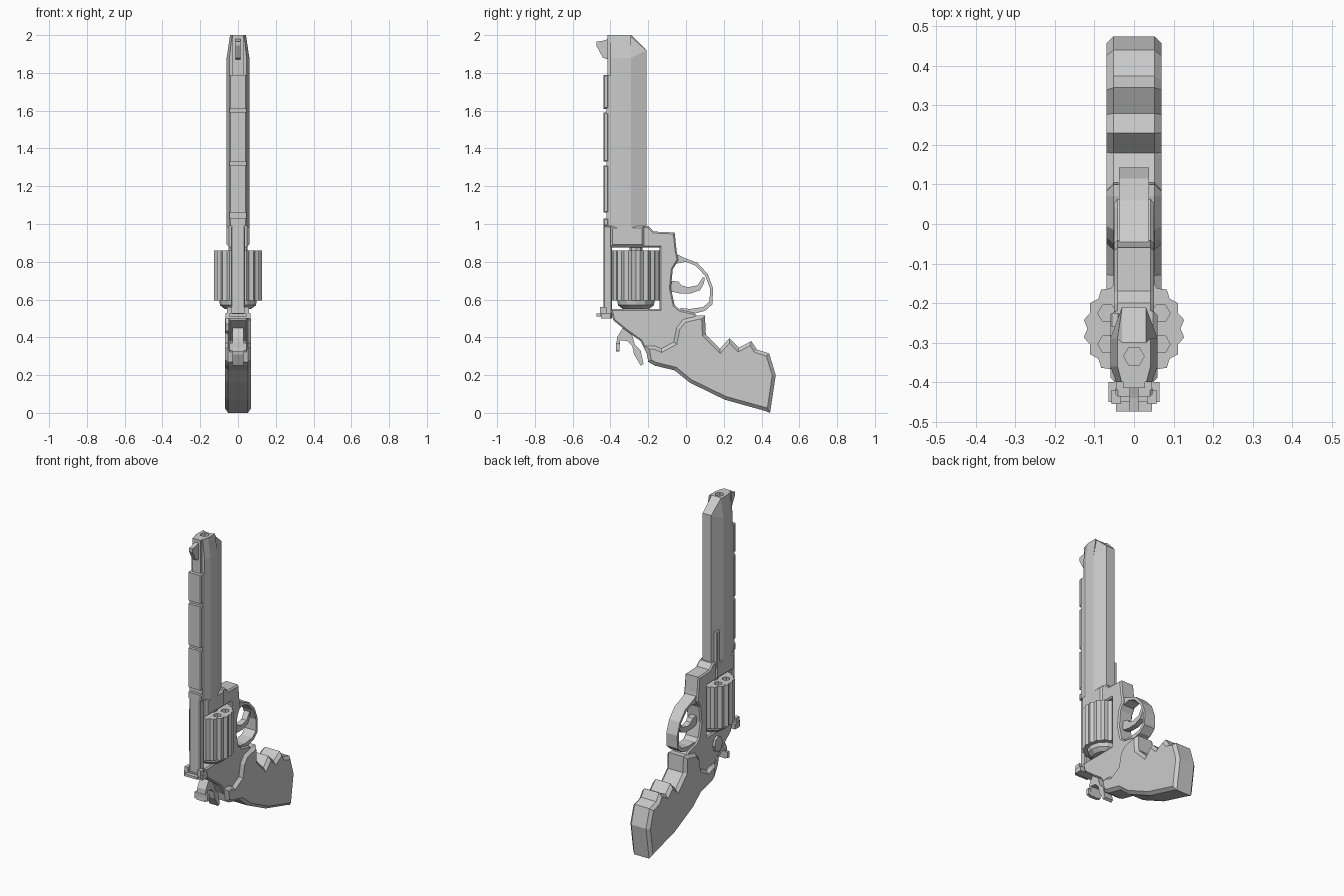
import bpy
import bmesh
from math import cos, sin, pi
from mathutils import Vector

default = bpy.data.objects.get("Cube")
if default:
    bpy.data.objects.remove(default, do_unlink=True)

# One flat colour for every part
steel = bpy.data.materials.new("light_grey")
steel.use_nodes = True
steel.diffuse_color = (0.6, 0.6, 0.6, 1)
steel.node_tree.nodes["Principled BSDF"].inputs["Base Color"].default_value = (0.6, 0.6, 0.6, 1)

AXIS_Y = -0.265     # chamber axis
BORE_Y = -0.335


def finish(name, bm):
    bmesh.ops.recalc_face_normals(bm, faces=bm.faces)
    mesh = bpy.data.meshes.new(name)
    bm.to_mesh(mesh)
    bm.free()
    mesh.materials.append(steel)
    obj = bpy.data.objects.new(name, mesh)
    bpy.context.collection.objects.link(obj)
    return obj


def plate(name, outline, half, bevel=0, offset=0):
    """Extrude a side outline of (y, z) points across x, with chamfered rims."""
    bm = bmesh.new()
    left = bm.faces.new([bm.verts.new((offset - half, y, z)) for y, z in outline])
    made = bmesh.ops.extrude_face_region(bm, geom=[left], use_keep_orig=True)
    verts = [g for g in made["geom"] if isinstance(g, bmesh.types.BMVert)]
    bmesh.ops.translate(bm, verts=verts, vec=(half * 2, 0, 0))
    bmesh.ops.recalc_face_normals(bm, faces=bm.faces)
    if bevel:
        rims = [e for e in bm.edges if abs(e.verts[0].co.x - e.verts[1].co.x) < half]
        bmesh.ops.bevel(bm, geom=rims, offset=bevel, segments=1, affect='EDGES')
    return finish(name, bm)


def box(name, half, y0, y1, z0, z1, bevel=0, offset=0):
    return plate(name, [(y0, z0), (y1, z0), (y1, z1), (y0, z1)], half, bevel, offset)


def loft(name, rings):
    """Bridge rings of equal point count and cap both ends."""
    bm = bmesh.new()
    loops = [[bm.verts.new(p) for p in ring] for ring in rings]
    count = len(loops[0])
    for low, high in zip(loops, loops[1:]):
        for i in range(count):
            j = (i + 1) % count
            bm.faces.new((low[i], low[j], high[j], high[i]))
    bm.faces.new(loops[0])
    bm.faces.new(loops[-1])
    return finish(name, bm)


def circle(x, y, z, radius, sides):
    return [(x + radius * cos(2 * pi * i / sides),
             y + radius * sin(2 * pi * i / sides), z) for i in range(sides)]


def cut(target, cutter):
    cutter.hide_render = True
    cutter.hide_viewport = True
    cutter.display_type = 'WIRE'
    mod = target.modifiers.new("cut", 'BOOLEAN')
    mod.operation = 'DIFFERENCE'
    mod.solver = 'EXACT'
    mod.object = cutter
    # Apply the cut and drop the helper
    mesh = bpy.data.meshes.new_from_object(
        target.evaluated_get(bpy.context.evaluated_depsgraph_get()))
    target.modifiers.clear()
    target.data = mesh
    bpy.data.objects.remove(cutter, do_unlink=True)


# Barrel: faceted tube whose muzzle narrows and slopes back underneath
half_section = [(0.03, -0.21), (0.06, -0.29), (0.06, -0.36), (0.045, -0.4)]
section = half_section + [(-x, y) for x, y in reversed(half_section)]


def barrel_ring(z, narrow=1, lowest=0):
    return [(x * narrow, min(y, lowest), z) for x, y in section]


barrel = loft("barrel", [barrel_ring(0.97), barrel_ring(1.84),
                         [(x, y, 1.92 if y > -0.25 else 1.88) for x, y in section],
                         [(x * (0.7 if y < -0.25 else 1), min(y, -0.3) if y > -0.25 else y, 2)
                          for x, y in section]])
cut(barrel, loft("bore_cutter", [circle(0, BORE_Y, z, 0.026, 6) for z in (1.8, 2.1)]))

# Sighting rib along the barrel, with raised segments
box("rib_base", 0.045, -0.42, -0.38, 0.99, 1.79)
for i, (low, high) in enumerate([(0.99, 1.03), (1.06, 1.31), (1.33, 1.59), (1.61, 1.79)]):
    box(f"rib_segment_{i + 1}", 0.047, -0.437, -0.41, low, high, 0.006)

# Front sight and its ramp
box("front_sight_ramp", 0.028, -0.415, -0.38, 1.78, 2)
plate("front_sight", [(-0.41, 1.98), (-0.44, 1.97), (-0.475, 1.965), (-0.475, 1.945),
                      (-0.44, 1.88), (-0.41, 1.87)], 0.012)

# Frame around the chamber cylinder
plate("frame", [(-0.4, 0.99), (-0.2, 0.99), (-0.17, 0.96), (-0.06, 0.955), (-0.05, 0.86),
                (-0.04, 0.81), (-0.07, 0.76), (-0.08, 0.66), (-0.06, 0.57), (-0.03, 0.545),
                (0.04, 0.53), (0.08, 0.5), (0.06, 0.4), (0, 0.28), (-0.19, 0.28),
                (-0.24, 0.38), (-0.31, 0.43), (-0.385, 0.49), (-0.4, 0.55),
                (-0.14, 0.55), (-0.14, 0.875), (-0.4, 0.875)], 0.05, 0.008)
box("top_strap", 0.037, -0.437, -0.392, 0.5, 0.99, 0.006)
box("barrel_collar", 0.06, -0.4, -0.22, 0.88, 0.99, 0.012)

# Rear sight with two posts
box("rear_sight_base", 0.065, -0.45, -0.4, 0.5, 0.53)
box("rear_sight_blade", 0.045, -0.475, -0.44, 0.51, 0.525)
for side in (-1, 1):
    box("rear_sight_post", 0.012, -0.455, -0.42, 0.51, 0.56, 0, side * 0.045)

# Fluted cylinder with six chambers
fluted = []
for i in range(36):
    angle = 2 * pi * i / 36
    radius = 0.129 if i % 2 else 0.118
    fluted.append(Vector((radius * cos(angle), AXIS_Y + radius * sin(angle), 0)))
cylinder = loft("chamber_cylinder", [[p + Vector((0, 0, z)) for p in fluted]
                                     for z in (0.595, 0.86)])
for i in range(6):
    angle = pi / 6 + i * pi / 3
    x, y = 0.078 * cos(angle), AXIS_Y + 0.078 * sin(angle)
    cut(cylinder, loft("chamber_cutter", [circle(x, y, z, 0.024, 6) for z in (0.8, 0.9)]))
loft("cylinder_rear", [circle(0, AXIS_Y, z, r, 12)
                       for z, r in ((0.55, 0.07), (0.57, 0.095), (0.6, 0.1))])
loft("cylinder_pin", [circle(0, AXIS_Y, z, 0.035, 8) for z in (0.85, 0.89)])

# Trigger guard and trigger
plate("trigger_guard", [(-0.05, 0.84), (0, 0.817), (0.06, 0.795), (0.115, 0.735),
                        (0.143, 0.66), (0.14, 0.575), (0.1, 0.54), (0.04, 0.525),
                        (-0.03, 0.535), (-0.03, 0.555), (0.02, 0.55), (0.09, 0.56),
                        (0.125, 0.59), (0.127, 0.66), (0.102, 0.725), (0.05, 0.78),
                        (0, 0.8), (-0.05, 0.79)], 0.038)
plate("trigger", [(-0.09, 0.7), (-0.04, 0.695), (-0.025, 0.675), (0.01, 0.665),
                  (0.06, 0.675), (0.09, 0.72), (0.1, 0.715), (0.095, 0.685), (0.075, 0.65),
                  (0.025, 0.632), (-0.03, 0.632), (-0.09, 0.645)], 0.018)

# Hammer with curled spur
plate("hammer", [(-0.3, 0.46), (-0.27, 0.36), (-0.24, 0.33), (-0.225, 0.26), (-0.24, 0.25),
                 (-0.275, 0.31), (-0.285, 0.355), (-0.31, 0.38), (-0.35, 0.385),
                 (-0.352, 0.325), (-0.372, 0.325), (-0.365, 0.4), (-0.335, 0.45)], 0.03)
box("hammer_spur", 0.045, -0.37, -0.352, 0.33, 0.37)

# Chamfered grip with finger grooves
plate("grip", [(0.07, 0.515), (0.1, 0.515), (0.105, 0.415), (0.18, 0.34), (0.23, 0.395),
               (0.28, 0.345), (0.345, 0.38), (0.375, 0.335), (0.44, 0.315), (0.475, 0.2),
               (0.445, 0), (0.42, 0.01), (0.205, 0.07), (0.02, 0.16), (-0.06, 0.225),
               (-0.165, 0.25), (-0.2, 0.27), (-0.215, 0.355), (-0.165, 0.355),
               (-0.13, 0.34), (-0.065, 0.375), (-0.05, 0.45), (-0.015, 0.495)], 0.07, 0.018)

# Release latch and ejector rod on the right side
loft("release_latch", [[(x, AXIS_Y + 0.03 + 0.04 * cos(i * pi / 4), 0.47 + 0.05 * sin(i * pi / 4))
                        for i in range(8)] for x in (-0.045, -0.065)])
box("ejector_rod", 0.012, -0.26, -0.225, 0.95, 1.18, 0.004, -0.048)
